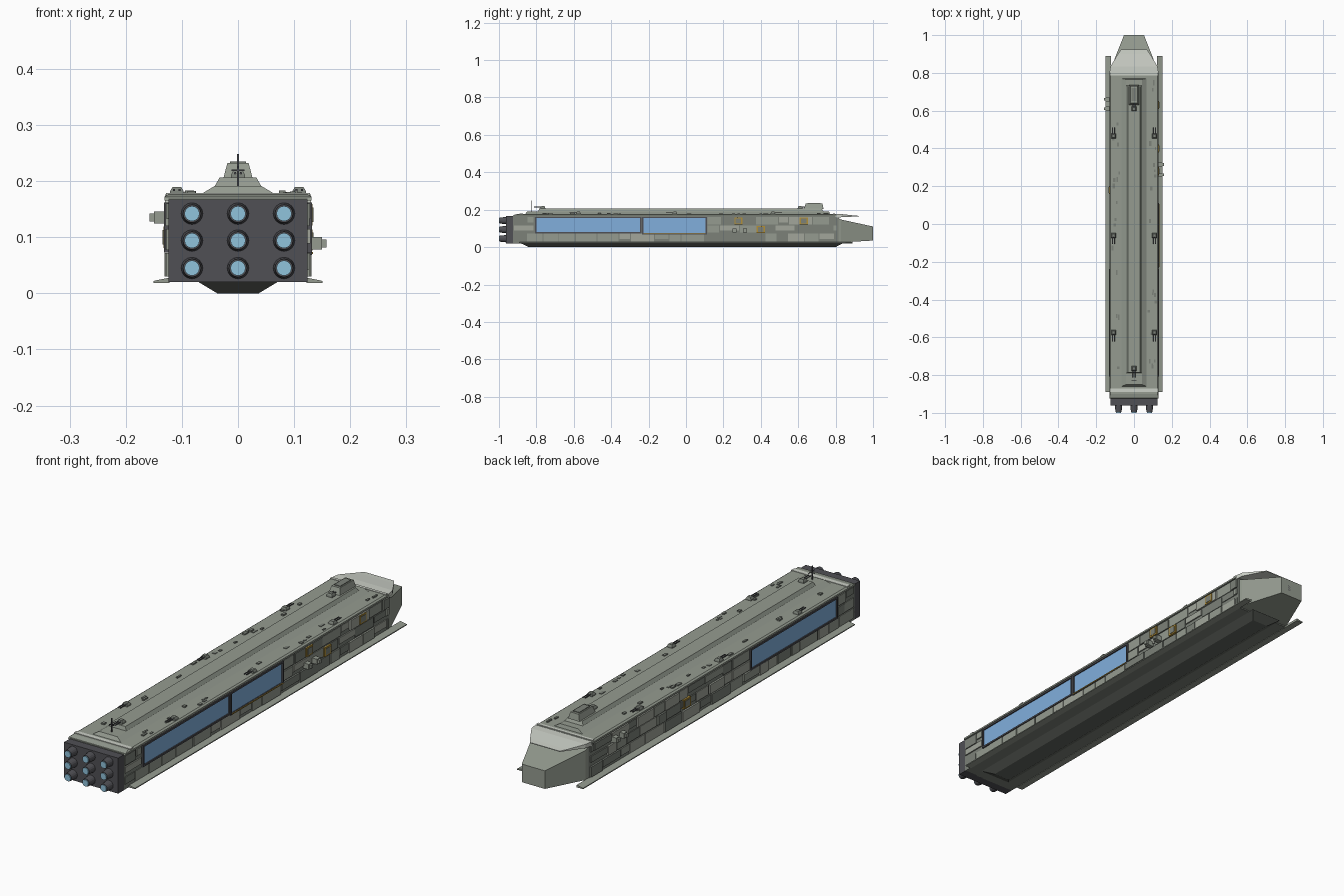
import bpy, bmesh, math, random
from mathutils import Matrix

if "Cube" in bpy.data.objects:
    bpy.data.objects.remove(bpy.data.objects["Cube"])
random.seed(4)

def mat(name, r, g, b):
    m = bpy.data.materials.new(name)
    m.diffuse_color = (r, g, b, 1)
    m.use_nodes = True
    m.node_tree.nodes["Principled BSDF"].inputs["Base Color"].default_value = m.diffuse_color
    return m

HULL = mat("hull_grey", .30, .33, .28)
PANELS = [HULL, mat("panel_dark", .20, .22, .19), mat("panel_light", .36, .38, .33)]
LIGHT = mat("trim_light", .60, .63, .57)
DARK = mat("dark_metal", .08, .08, .09)
KEEL = mat("keel_grey", .12, .13, .115)
BLUE = mat("field_blue", .22, .43, .72)
GLOW = mat("engine_glow", .28, .55, .72)
GOLD = mat("hatch_gold", .45, .28, .04)

def finish(name, bm, m):
    bmesh.ops.recalc_face_normals(bm, faces=bm.faces)
    me = bpy.data.meshes.new(name)
    bm.to_mesh(me)
    bm.free()
    me.materials.append(m)
    ob = bpy.data.objects.new(name, me)
    bpy.context.collection.objects.link(ob)
    return ob

def add_loft(bm, rings):
    vs = [[bm.verts.new(p) for p in r] for r in rings]
    n = len(vs[0])
    for a, b in zip(vs, vs[1:]):
        for i in range(n):
            bm.faces.new((a[i], a[(i + 1) % n], b[(i + 1) % n], b[i]))
    bm.faces.new(vs[0])
    bm.faces.new(vs[-1])

def loft(name, rings, m):
    bm = bmesh.new()
    add_loft(bm, rings)
    return finish(name, bm, m)

def rect_z(hx, y0, y1, z):
    return [(-hx, y0, z), (hx, y0, z), (hx, y1, z), (-hx, y1, z)]

def rect_y(hx, y, z0, z1):
    return [(-hx, y, z0), (hx, y, z0), (hx, y, z1), (-hx, y, z1)]

def boxes(name, items, m):
    bm = bmesh.new()
    for x0, x1, y0, y1, z0, z1 in items:
        add_loft(bm, [[(x0, y0, z), (x1, y0, z), (x1, y1, z), (x0, y1, z)] for z in (z0, z1)])
    return finish(name, bm, m)

def side(s, x0, x1, *rest):
    return (min(s * x0, s * x1), max(s * x0, s * x1)) + rest

def cylinders(name, items, m, seg=16):
    # cylinders along y: x, z, y0, y1, radius at y0, radius at y1
    bm = bmesh.new()
    for x, z, y0, y1, r0, r1 in items:
        mtx = Matrix.Translation((x, (y0 + y1) / 2, z)) @ Matrix.Rotation(-math.pi / 2, 4, 'X')
        bmesh.ops.create_cone(bm, cap_ends=True, segments=seg, radius1=r0, radius2=r1,
                              depth=y1 - y0, matrix=mtx)
    return finish(name, bm, m)

# Main hull and deck
boxes("hull_core", [(-.124, .124, -.925, .815, .02, .17)], PANELS[1])
loft("deck_plate", [rect_z(.131, -.925, .805, .165), rect_z(.131, -.922, .803, .172),
                    rect_z(.124, -.90, .80, .177)], HULL)
boxes("deck_trim", [(-.128, .128, -.89, -.872, .172, .179), (-.128, .128, .785, .797, .172, .179)], LIGHT)

# Keel with tapered ends
loft("keel", [rect_z(.037, -.84, .80, 0), rect_z(.072, -.885, .84, .021)], KEEL)

# Stepped dorsal spine and bridge
loft("spine_lower", [rect_z(.067, -.86, .77, .176), rect_z(.042, -.85, .765, .191)], HULL)
loft("spine_upper", [rect_z(.042, -.79, .735, .19), rect_z(.033, -.785, .725, .206)], HULL)
loft("bridge", [rect_z(.026, .63, .735, .205), rect_z(.019, .64, .73, .232)], HULL)
boxes("bridge_roof", [(-.014, .014, .65, .72, .232, .235)], PANELS[1])

# Bow and sloping visor
loft("bow", [rect_y(.124, .81, .025, .158), rect_y(.12, .83, .025, .147), rect_y(.053, 1, .035, .11)], HULL)
boxes("bow_hatch", [(-.016, .016, .99, 1, .06, .085)], DARK)
loft("bow_visor", [rect_y(.13, .80, .158, .176), rect_y(.124, .835, .160, .176),
                   rect_y(.085, .90, .163, .169), rect_y(.068, .925, .164, .167)], LIGHT)

# Lower side fins
for s, n in ((1, "right"), (-1, "left")):
    loft(n + "_side_fin", [[(s * .122, y, .018), (s * x, y, .018), (s * x, y, .022), (s * .122, y, .028)]
                           for y, x in ((-.89, .151), (.89, .151))], HULL)

# Staggered side plating, left open where the bays are
plates = [[], [], []]
for s, bay_end in ((1, .115), (-1, -.235)):
    spans = [(.03, .072, -.92, .81)]
    for z0, z1 in ((.077, .115), (.12, .16)):
        spans += [(z0, z1, -.92, -.81), (z0, z1, bay_end, .81)]
    for z0, z1, y, end in spans:
        while y < end - .01:
            y2 = min(y + random.uniform(.05, .13), end)
            out = random.choice((.127, .129, .131))
            cut = random.choice((0, 0, .012))
            random.choice(plates).append(side(s, .12, out, y, y2 - .005, z0 + cut, z1))
            y = y2
for p, m, n in zip(plates, PANELS, ("mid", "dark", "light")):
    boxes("side_plates_" + n, p, m)

# Hangar bays: glowing field in a dark frame
fields, frames = [], []
for s, y0, y1, z0, z1 in ((1, -.80, -.245, .08, .155), (-1, -.80, -.245, .08, .155), (1, -.228, .105, .075, .155)):
    fields.append(side(s, .12, .127, y0, y1, z0, z1))
    t = .007
    frames += [side(s, .12, .132, y0 - t, y1 + t, z1, z1 + t), side(s, .12, .132, y0 - t, y1 + t, z0 - t, z0),
               side(s, .12, .132, y0 - t, y0, z0, z1), side(s, .12, .132, y1, y1 + t, z0, z1)]
boxes("bay_fields", fields, BLUE)
boxes("bay_frames", frames, DARK)
boxes("bay_sill", [(.12, .134, -.228, .105, .07, .074)], GOLD)

# Side hatches with gold frames
hatches = ((1, .28, .14), (1, .63, .14), (1, .4, .095), (-1, .18, .10))
boxes("hatch_frames", [side(s, .12, .133, y - .022, y + .022, z - .019, z + .019) for s, y, z in hatches], GOLD)
boxes("hatch_doors", [side(s, .12, .1345, y - .015, y + .015, z - .013, z + .013) for s, y, z in hatches], PANELS[1])

# Side docking pods
pods = []
for s, y, z in ((1, .26, .089), (1, .315, .089), (-1, .61, .135), (-1, .66, .135)):
    pods += [side(s, .12, .15, y - .011, y + .011, z - .011, z + .011),
             side(s, .15, .158, y - .007, y + .007, z - .007, z + .007)]
boxes("side_pods", pods, HULL)

# Engine block, nozzles and glow
boxes("engine_block", [(-.124, .124, -.962, -.92, .02, .167)], DARK)
grid = [(x, z) for x in (-.082, 0, .082) for z in (.045, .094, .142)]
cylinders("engine_nozzles", [(x, z, -.996, -.955, .016, .020) for x, z in grid], DARK)
cylinders("engine_glow", [(x, z, -1, -.99, .0135, .0135) for x, z in grid], GLOW)

# Twin-barrel turrets
def turret(name, x, y, z, d):
    loft(name + "_base", [[(x + a * h, y + b * h, zz) for a, b in ((-1, -1), (1, -1), (1, 1), (-1, 1))]
                          for h, zz in ((.013, z), (.012, z + .006), (.008, z + .013))], PANELS[1])
    y0, y1 = sorted((y, y + d * .047))
    cylinders(name + "_barrels", [(x + o, z + .008, y0, y1, .0022, .0022) for o in (-.005, .005)], DARK, 8)

for s, n in ((1, "right"), (-1, "left")):
    for i, (y, d) in enumerate(((.465, 1), (-.06, -1), (-.575, -1))):
        turret(f"{n}_turret_{i}", s * .109, y, .176, d)
turret("fore_turret", 0, .61, .206, 1)
turret("aft_turret", 0, -.765, .206, -1)

# Antenna mast
boxes("antenna", [(-.0015, .0015, -.829, -.825, .19, .248), (-.012, .012, -.828, -.826, .218, .221),
                  (-.001, .001, -.845, -.80, .224, .226)], DARK)

# Small deck fittings
fit = []
for i in range(36):
    x, y = random.choice((-1, 1)) * random.uniform(.078, .118), random.uniform(-.86, .76)
    w, l = random.uniform(.003, .007), random.uniform(.005, .014)
    fit.append((x - w, x + w, y - l, y + l, .174, random.uniform(.179, .183)))
boxes("deck_fittings", fit, PANELS[1])
